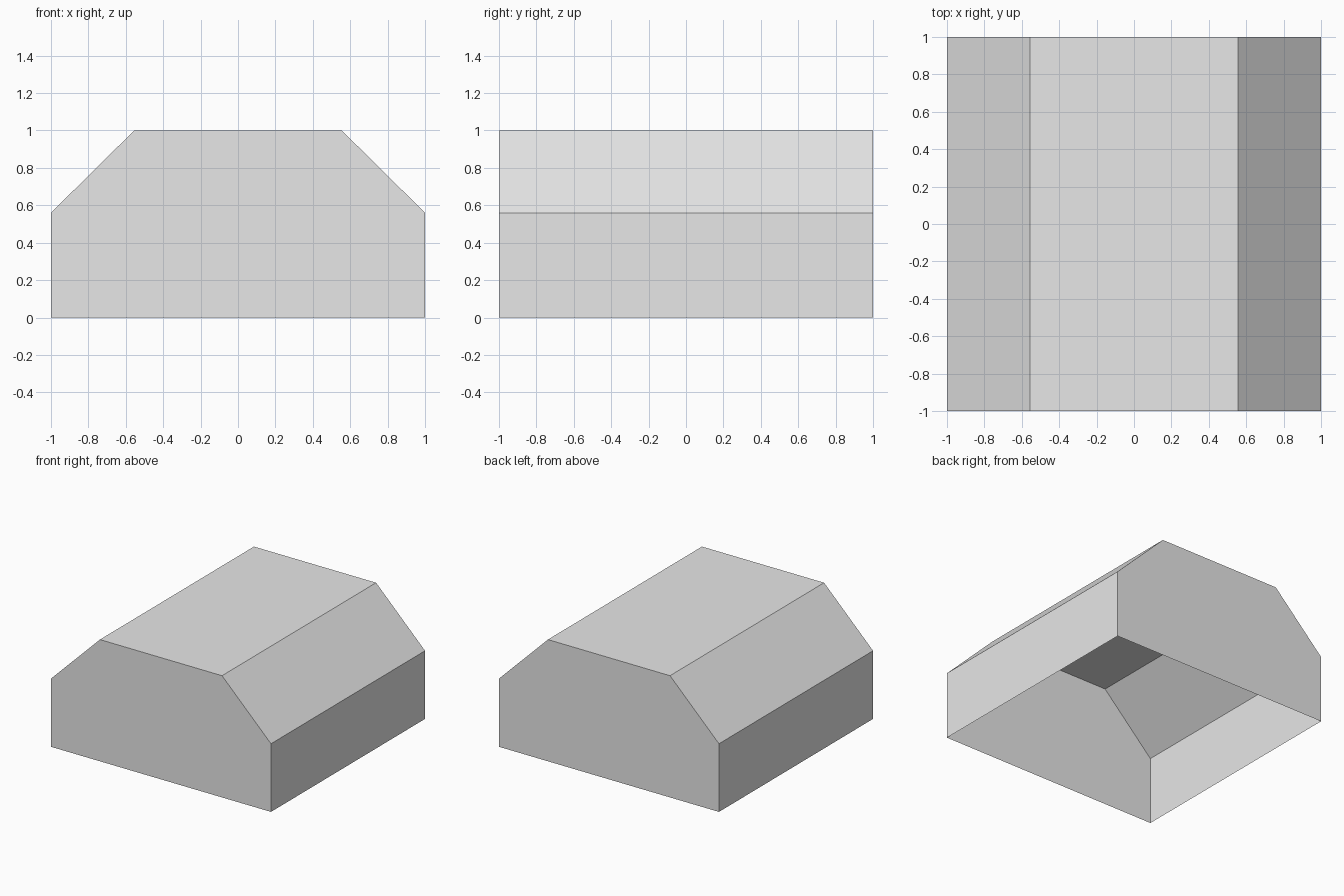
import bpy
import bmesh

# Remove the default cube
cube = bpy.data.objects.get("Cube")
if cube:
    bpy.data.objects.remove(cube, do_unlink=True)

# Plain grey material
grey = bpy.data.materials.new("light_grey")
grey.use_nodes = True
color = (0.8, 0.8, 0.8, 1.0)
grey.diffuse_color = color
grey.node_tree.nodes["Principled BSDF"].inputs["Base Color"].default_value = color

# Half profile of the hood, mirrored to close the outline
HALF = [(1.0, 0.0), (1.0, 0.56), (0.555, 1.0)]
profile = HALF + [(-x, z) for x, z in reversed(HALF)]

# End walls, then the sides, slopes and roof between them; the bottom stays open
bm = bmesh.new()
front = [bm.verts.new((x, -1, z)) for x, z in profile]
back = [bm.verts.new((x, 1, z)) for x, z in profile]
bm.faces.new(front)
bm.faces.new(reversed(back))
for i in range(len(profile) - 1):
    bm.faces.new((front[i + 1], front[i], back[i], back[i + 1]))
bmesh.ops.recalc_face_normals(bm, faces=bm.faces)

# Make sure the open shell faces outward
bm.normal_update()
roof = max(bm.faces, key=lambda f: f.calc_center_median().z)
if roof.normal.z < 0:
    bmesh.ops.reverse_faces(bm, faces=bm.faces)

mesh = bpy.data.meshes.new("chamfered_shell")
bm.to_mesh(mesh)
bm.free()
mesh.materials.append(grey)
shell = bpy.data.objects.new("chamfered_shell", mesh)
bpy.context.collection.objects.link(shell)
